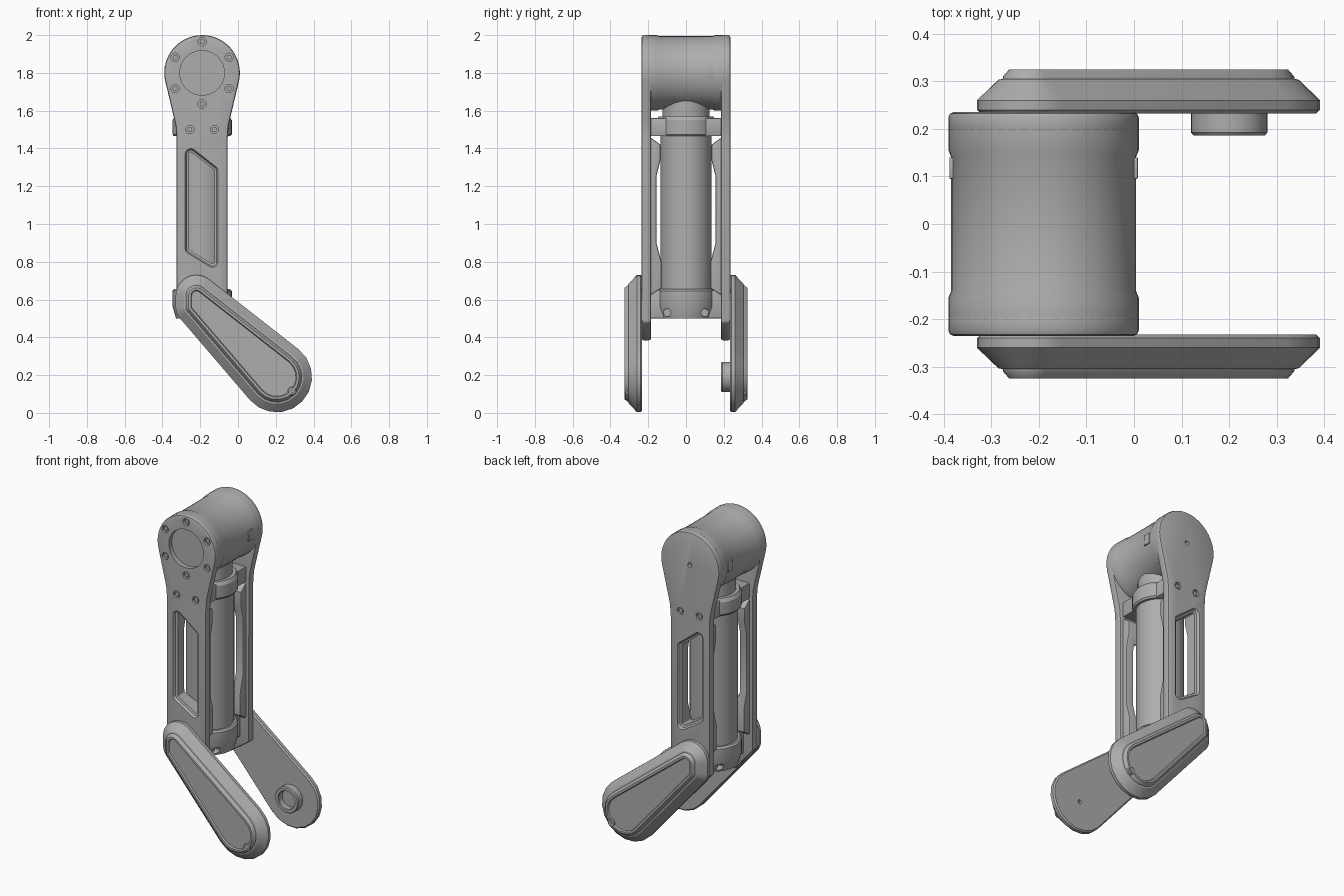
import bpy, bmesh, math
from math import sin, cos, pi, radians

cube = bpy.data.objects.get("Cube")
if cube:
    bpy.data.objects.remove(cube)

GREY = (0.42, 0.42, 0.42, 1)
metal = bpy.data.materials.new("grey_metal")
metal.use_nodes = True
metal.diffuse_color = GREY
metal.node_tree.nodes["Principled BSDF"].inputs["Base Color"].default_value = GREY

CX = -0.19      # shared x of barrel, tube and plates
TOP = 1.8       # barrel axis height


def loft(name, loops):
    """Skin equal-length point loops and cap both ends."""
    bm = bmesh.new()
    rings = [[bm.verts.new(p) for p in loop] for loop in loops]
    n = len(rings[0])
    for a, b in zip(rings, rings[1:]):
        for i in range(n):
            j = (i + 1) % n
            bm.faces.new((a[i], a[j], b[j], b[i]))
    bm.faces.new(rings[0])
    bm.faces.new(rings[-1])
    bmesh.ops.recalc_face_normals(bm, faces=bm.faces)
    me = bpy.data.meshes.new(name)
    bm.to_mesh(me)
    bm.free()
    me.materials.append(metal)
    ob = bpy.data.objects.new(name, me)
    bpy.context.scene.collection.objects.link(ob)
    return ob


def lathe(name, profile, axis, c, n=40):
    """Turn (radius, position) pairs about an axis through c."""
    loops = []
    for r, h in profile:
        ring = []
        for k in range(n):
            u, v = r * cos(2 * pi * k / n), r * sin(2 * pi * k / n)
            off = {"x": (h, u, v), "y": (u, h, v), "z": (u, v, h)}[axis]
            ring.append([c[i] + off[i] for i in range(3)])
        loops.append(ring)
    return loft(name, loops)


def hull_loop(circles, inset, y, steps=10):
    """Outline round counter-clockwise (x, z, r) circles, shrunk by inset."""
    def normal(a, b):
        dx, dz = b[0] - a[0], b[1] - a[1]
        return math.atan2(dz, dx) - math.acos((a[2] - b[2]) / math.hypot(dx, dz))
    pts, n = [], len(circles)
    for i, c in enumerate(circles):
        a0 = normal(circles[i - 1], c)
        sweep = (normal(c, circles[(i + 1) % n]) - a0) % (2 * pi)
        r = max(c[2] - inset, 0.004)
        for k in range(steps + 1):
            a = a0 + sweep * k / steps
            pts.append((c[0] + r * cos(a), y, c[1] + r * sin(a)))
    return pts


def hull_loft(name, circles, layers, s):
    return loft(name, [hull_loop(circles, i, s * y) for i, y in layers])


def box(name, x0, x1, y0, y1, z0, z1):
    return loft(name, [[(x0, y0, z), (x1, y0, z), (x1, y1, z), (x0, y1, z)]
                       for z in (z0, z1)])


def bake(ob):
    dg = bpy.context.evaluated_depsgraph_get()
    old = ob.data
    new = bpy.data.meshes.new_from_object(ob.evaluated_get(dg))
    ob.modifiers.clear()
    ob.data = new
    bpy.data.meshes.remove(old)


def bevel(ob, width, angle=50):
    m = ob.modifiers.new("bevel", "BEVEL")
    m.width, m.segments = width, 2
    m.limit_method, m.angle_limit = "ANGLE", radians(angle)
    bake(ob)


def cut(ob, cutters):
    for c in cutters:
        m = ob.modifiers.new("cut", "BOOLEAN")
        m.operation, m.solver, m.object = "DIFFERENCE", "EXACT", c
        c.hide_render = True
    bake(ob)
    for c in cutters:
        bpy.data.objects.remove(c)


# Motor barrel with raised end bands
half = [(0.2, 0.2), (0.2, 0.155), (0.194, 0.14)]
lathe("motor_barrel", [(r, -y) for r, y in half] + half[::-1], "y", (CX, 0, TOP), 48)
for s, side in ((1, "left"), (-1, "right")):
    x = CX + s * 0.192
    bevel(box(side + "_barrel_port", x - 0.006, x + 0.006, 0.095, 0.14, 1.77, 1.835), 0.002)

# Central tube, neck and clamp collars
lathe("tube", [(0.135, 0.6), (0.135, 1.5)], "z", (CX, 0, 0))
lathe("neck", [(0.125, 1.5), (0.125, 1.72)], "z", (CX, 0, 0))
lathe("upper_collar", [(0.15, 1.465), (0.157, 1.475), (0.157, 1.55), (0.145, 1.57)],
      "z", (CX, 0, 0))
lower = lathe("lower_collar", [(0.138, 0.5), (0.157, 0.565), (0.157, 0.645), (0.148, 0.655)],
              "z", (CX, 0, 0))
cut(lower, [lathe("socket", [(0.02, sx * 0.085), (0.02, sx * 0.2)], "x",
                  (CX, sy * 0.1, 0.53), 16) for sx in (1, -1) for sy in (1, -1)])
bevel(box("upper_bracket", CX - 0.115, CX + 0.115, -0.19, 0.19, 1.465, 1.56), 0.006)
bevel(box("lower_bracket", CX - 0.075, CX + 0.075, -0.19, 0.19, 0.5, 0.65), 0.006)

# Side plate outline, with a round head, a waist and a slanted foot
arc = [radians(-13 + 206 * k / 30) for k in range(31)]
outline = [(CX + 0.2 * cos(a), TOP + 0.2 * sin(a)) for a in arc]
waist = [(0.151, 1.57), (0.14, 1.52), (0.135, 1.45)]
outline += [(CX - x, z) for x, z in waist]
outline += [(-0.325, 0.53), (-0.2, 0.38), (-0.055, 0.48)]
outline += [(CX + x, z) for x, z in waist[::-1]]

window = [(-0.135, 0.80, 0.03), (-0.135, 1.28, 0.03), (-0.25, 1.37, 0.03), (-0.25, 0.87, 0.03)]
window_layers = [(-0.012, 0.25), (0, 0.236), (0.008, 0.22), (0.02, 0.216), (0.02, 0.1)]
rib = [(0.19, 0.62), (0.13, 0.66), (0.13, 0.8), (0.157, 0.9),
       (0.157, 1.25), (0.135, 1.34), (0.135, 1.42), (0.19, 1.46)]

# Lower link outline and its stepped layers (inset, distance from centre)
link = [(0.205, 0.19, 0.187), (-0.22, 0.62, 0.11), (-0.24, 0.56, 0.09)]
link_layers = [(0.008, 0.232), (0, 0.24), (0, 0.26), (0.045, 0.303), (0.054, 0.305),
               (0.055, 0.31), (0.068, 0.325), (0.08, 0.325), (0.085, 0.316)]

for s, side in ((-1, "front"), (1, "back")):
    # Side plate with its stiffening rib
    plate = loft(side + "_side_plate", [[(x, s * y, z) for x, z in outline]
                                        for y in (0.185, 0.235)])
    bevel(plate, 0.011)
    frame = loft(side + "_plate_rib", [[(x, s * y, z) for y, z in rib]
                                       for x in (-0.305, -0.075)])
    bevel(frame, 0.008, 60)

    # Screw positions
    screws = [(-0.255, 1.5), (-0.125, 1.5)]
    if s < 0:
        screws += [(CX + 0.165 * sin(k * pi / 3), TOP + 0.165 * cos(k * pi / 3))
                   for k in range(6)]
    holes = [lathe("hole", [(0.022, s * 0.22), (0.022, s * 0.25)], "y", (x, 0, z), 20)
             for x, z in screws]
    # Round recess on the front, small centre hole on the back
    r, depth = (0.118, 0.207) if s < 0 else (0.014, 0.21)
    holes.append(lathe("recess", [(r, s * depth), (r, s * 0.25)], "y", (CX, 0, TOP), 40))
    cut(plate, holes + [hull_loft("window", window, window_layers, s)])
    cut(frame, [hull_loft("window", window, window_layers, s)])
    for i, (x, z) in enumerate(screws):
        lathe(f"{side}_screw_{i + 1}", [(0.013, s * 0.21), (0.013, s * 0.229)],
              "y", (x, 0, z), 16)

    # Lower link with a recessed outer panel and a small button
    arm = hull_loft(side + "_lower_link", link, link_layers, s)
    if s < 0:
        cut(arm, [lathe("pin_hole", [(0.013, s * 0.22), (0.013, s * 0.25)],
                        "y", (0.2, 0, 0.19), 16)])
    lathe(side + "_link_button", [(0.024, s * 0.31), (0.024, s * 0.32), (0.019, s * 0.324)],
          "y", (0.287, 0, 0.115), 20)

# Hollow pivot boss inside the back link
lathe("pivot_boss", [(0.08, 0.24), (0.08, 0.192), (0.075, 0.186), (0.058, 0.186),
                     (0.055, 0.19), (0.055, 0.225)], "y", (0.2, 0, 0.19))

# Smooth round surfaces, keep hard edges
bpy.ops.object.select_all(action="DESELECT")
for ob in bpy.context.scene.objects:
    if ob.type == "MESH":
        ob.select_set(True)
        bpy.context.view_layer.objects.active = ob
bpy.ops.object.shade_smooth_by_angle(angle=radians(30))
